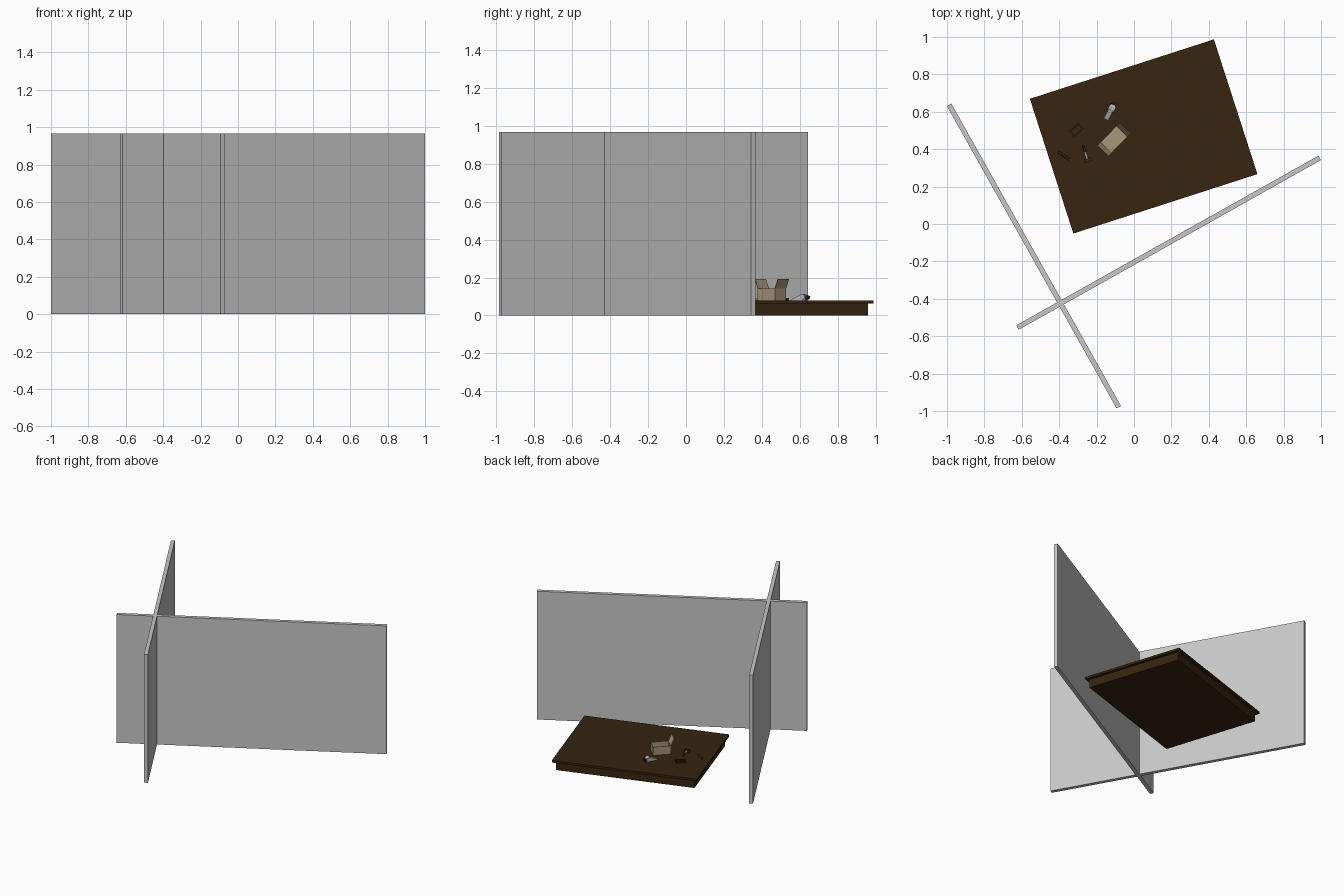
import bpy, bmesh, math
from mathutils import Matrix, Vector

if "Cube" in bpy.data.objects:
    bpy.data.objects.remove(bpy.data.objects["Cube"])


def mat(name, rgb):
    m = bpy.data.materials.new(name)
    m.diffuse_color = (*rgb, 1)
    m.use_nodes = True
    m.node_tree.nodes["Principled BSDF"].inputs["Base Color"].default_value = m.diffuse_color
    return m


WALL = mat("wall_grey", (0.57, 0.57, 0.57))
WOOD = mat("dark_wood", (0.038, 0.018, 0.005))
CARD = mat("cardboard", (0.38, 0.31, 0.19))
STEEL = mat("light_steel", (0.45, 0.47, 0.50))
BLACK = mat("black_plastic", (0.02, 0.02, 0.02))


def frame(x, y, z, deg):
    return Matrix.Translation((x, y, z)) @ Matrix.Rotation(math.radians(deg), 4, 'Z')


def finish(name, bm, fr, m):
    bmesh.ops.recalc_face_normals(bm, faces=bm.faces[:])
    me = bpy.data.meshes.new(name)
    bm.to_mesh(me)
    bm.free()
    ob = bpy.data.objects.new(name, me)
    me.materials.append(m)
    ob.matrix_world = fr
    bpy.context.collection.objects.link(ob)
    return ob


def box(name, fr, c, s, m, tilt=0):
    """Box with centre c and size s in a local frame, tilted about local y."""
    bm = bmesh.new()
    bmesh.ops.create_cube(bm, size=1, matrix=Matrix.Translation(c)
                          @ Matrix.Rotation(math.radians(tilt), 4, 'Y')
                          @ Matrix.Diagonal((*s, 1)))
    return finish(name, bm, fr, m)


def rod(name, fr, a, b, r1, r2, m, n=12):
    """Tapered cylinder from point a to point b."""
    a, b = Vector(a), Vector(b)
    bm = bmesh.new()
    bmesh.ops.create_cone(bm, cap_ends=True, segments=n, radius1=r1, radius2=r2,
                          depth=(b - a).length,
                          matrix=Matrix.Translation((a + b) / 2)
                          @ (b - a).to_track_quat('Z', 'Y').to_matrix().to_4x4())
    return finish(name, bm, fr, m)


def prism(name, fr, pts, width, m):
    """Profile in local xz extruded symmetrically along y."""
    bm = bmesh.new()
    f = bm.faces.new([bm.verts.new((x, -width / 2, z)) for x, z in pts])
    ext = bmesh.ops.extrude_face_region(bm, geom=[f])['geom']
    bmesh.ops.translate(bm, vec=(0, width, 0),
                        verts=[v for v in ext if isinstance(v, bmesh.types.BMVert)])
    return finish(name, bm, fr, m)


# two crossing walls
box("long_wall", frame(0.185, -0.10, 0, 29.3), (0, 0, 0.483), (1.853, 0.027, 0.966), WALL)
box("cross_wall", frame(-0.535, -0.171, 0, 119.3), (0, 0, 0.483), (1.853, 0.027, 0.966), WALL)

# low table: overhanging top on a solid plinth
T = frame(0.0515, 0.468, 0, 17.9)
box("table_top", T, (0, 0, 0.071), (1.034, 0.757, 0.016), WOOD)
box("table_base", T, (0, 0, 0.032), (0.99, 0.714, 0.064), WOOD)
TOP = 0.079

# open cardboard box with two raised flaps
B = frame(-0.107, 0.452, TOP, 46)
L, W, H, t = 0.125, 0.084, 0.063, 0.003
box("box_floor", B, (0, 0, t / 2), (L, W, t), CARD)
for s, side in ((-1, "left"), (1, "right")):
    box(f"box_side_{side}", B, (0, s * (W - t) / 2, H / 2), (L, t, H), CARD)
    box(f"box_end_{side}", B, (s * (L - t) / 2, 0, H / 2), (t, W - 2 * t, H), CARD)
    box(f"box_flap_{side}", B, (s * (L / 2 + 0.011), 0, H + 0.025), (t, W, 0.055), CARD, s * 25)

# tape dispenser: wedge body, roll and dark cutter
D = frame(-0.126, 0.605, TOP, 62)
prism("dispenser_body", D, [(-0.05, 0), (0.03, 0), (0.036, 0.026), (0.018, 0.035), (-0.05, 0.007)],
      0.026, STEEL)
rod("tape_roll", D, (0.015, -0.018, 0.019), (0.015, 0.018, 0.019), 0.016, 0.016, STEEL, 16)
box("dispenser_cutter", D, (0.041, 0, 0.015), (0.012, 0.028, 0.018), BLACK, 20)

# small wooden frame
F = frame(-0.308, 0.503, TOP, 42)
for s, side in ((-1, "a"), (1, "b")):
    box(f"frame_long_{side}", F, (0, s * 0.017, 0.006), (0.07, 0.007, 0.012), WOOD)
    box(f"frame_short_{side}", F, (s * 0.031, 0, 0.006), (0.008, 0.03, 0.012), WOOD)

# brush: wooden handle, steel collar and wide head
R = frame(-0.257, 0.372, TOP, -72)
rod("brush_handle", R, (-0.052, 0, 0.007), (-0.012, 0, 0.007), 0.005, 0.007, WOOD)
rod("brush_collar", R, (-0.014, 0, 0.007), (0.024, 0, 0.007), 0.006, 0.006, STEEL)
box("brush_head", R, (0.033, 0, 0.008), (0.018, 0.04, 0.016), WOOD)

# screwdriver: wooden grip and thin steel shaft
S = frame(-0.375, 0.365, TOP, -35)
rod("screwdriver_grip", S, (-0.037, 0, 0.007), (0.037, 0, 0.007), 0.007, 0.006, WOOD)
rod("screwdriver_shaft", S, (0.036, 0, 0.007), (0.068, 0, 0.007), 0.003, 0.002, STEEL, 8)
